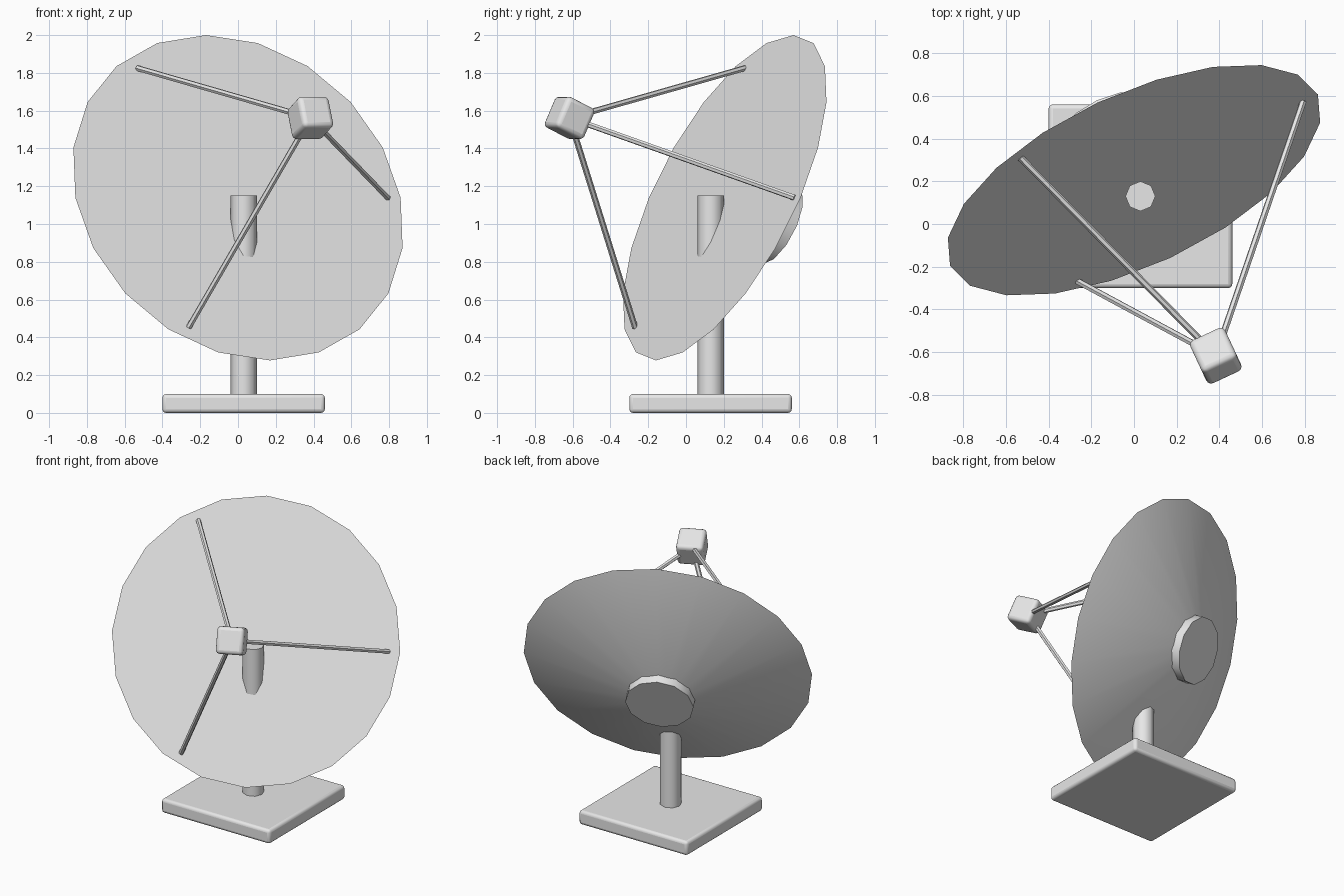
import bpy, math
from mathutils import Vector, Matrix, Euler

if "Cube" in bpy.data.objects:
    bpy.data.objects.remove(bpy.data.objects["Cube"], do_unlink=True)

grey = bpy.data.materials.new("light_grey")
grey.use_nodes = True
grey.diffuse_color = (0.8, 0.8, 0.8, 1)
grey.node_tree.nodes["Principled BSDF"].inputs["Base Color"].default_value = grey.diffuse_color


def finish(name, matrix, bevel=0):
    """Name, place, colour and shade the newly added primitive."""
    ob = bpy.context.object
    ob.name = ob.data.name = name
    ob.data.transform(matrix)
    ob.data.materials.append(grey)
    if bevel:
        mod = ob.modifiers.new("rounded_edges", "BEVEL")
        mod.width, mod.segments = bevel, 3
    bpy.ops.object.shade_smooth_by_angle(angle=math.radians(50))
    return ob


def box(name, size, matrix, bevel):
    bpy.ops.mesh.primitive_cube_add(size=1)
    return finish(name, matrix @ Matrix.Diagonal((*size, 1)), bevel)


def tube(name, sides, start, end, r1, r2, matrix=Matrix()):
    """Cone or cylinder running between two points."""
    start, end = Vector(start), Vector(end)
    axis = end - start
    bpy.ops.mesh.primitive_cone_add(vertices=sides, radius1=r1, radius2=r2, depth=axis.length)
    if axis.xy.length < 1e-6:
        turn = Matrix()
    else:
        turn = axis.to_track_quat("Z", "Y").to_matrix().to_4x4()
    return finish(name, matrix @ Matrix.Translation((start + end) / 2) @ turn)


# Ground plate and post
box("base_plate", (0.86, 0.86, 0.1), Matrix.Translation((0.03, 0.13, 0.05)), 0.02)
tube("post", 8, (0.03, 0.13, 0.08), (0.03, 0.13, 1.15), 0.07, 0.07)

# Tilted dish frame: local z points along the dish axis
aim = Euler((math.radians(65), 0, math.radians(25))).to_matrix().to_4x4()
frame = Matrix.Translation((0, 0.205, 1.139)) @ aim

# Flat-fronted dish with a shallow conical back, and the hub behind it
tube("dish", 20, (0, 0, -0.3), (0, 0, 0), 0.2, 0.95, frame)
tube("rear_hub", 12, (0, 0, -0.35), (0, 0, -0.25), 0.225, 0.225, frame)

# Receiver box held by three struts
box("receiver", (0.18, 0.18, 0.18), frame @ Matrix.Translation((0, 0, 1)), 0.025)
for i in range(3):
    a = i * math.tau / 3
    foot = (0.874 * math.cos(a), 0.874 * math.sin(a), 0)
    tube(f"strut_{i + 1}", 6, foot, (0, 0, 1), 0.016, 0.016, frame)
